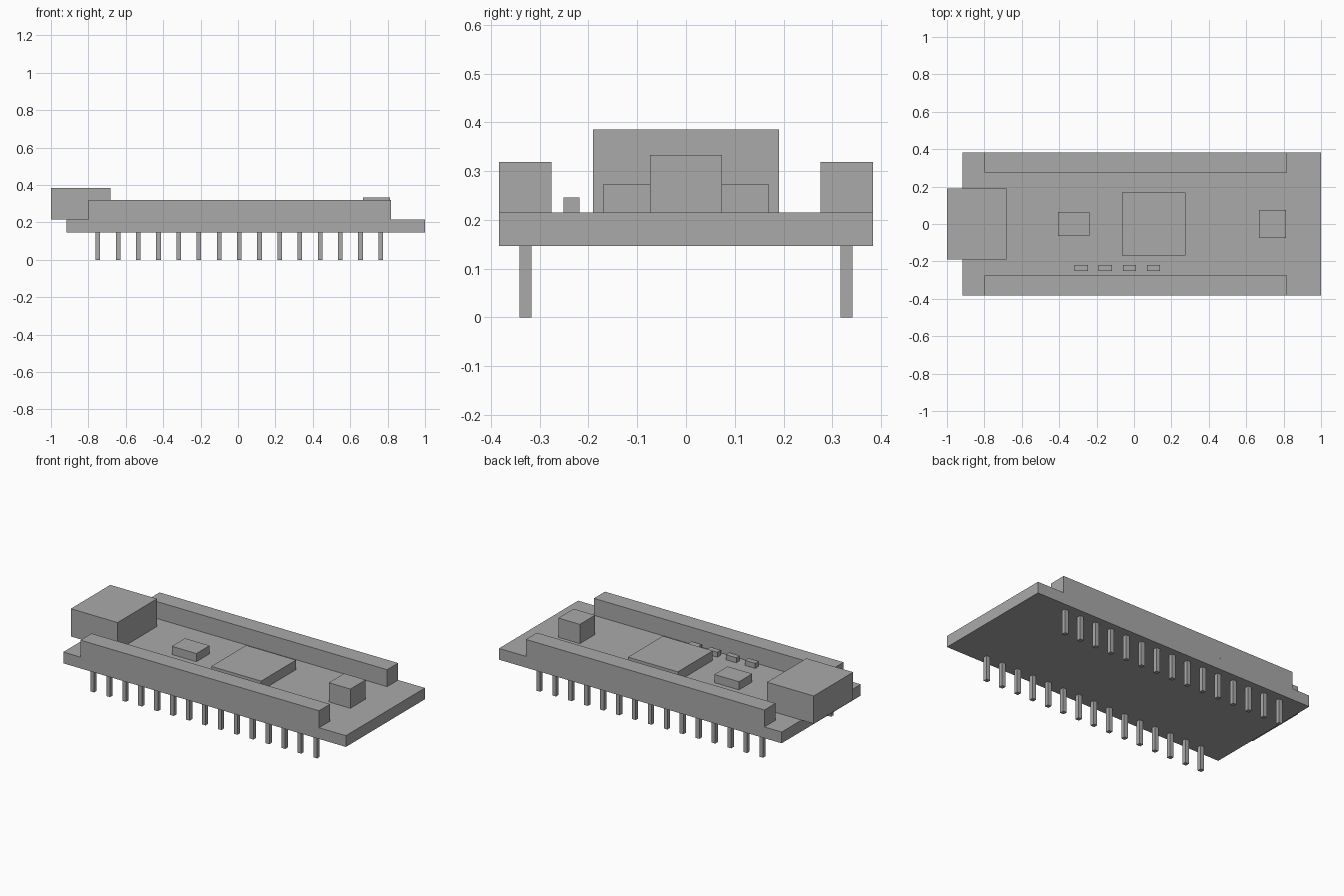
import bpy

cube = bpy.data.objects.get("Cube")
if cube:
    bpy.data.objects.remove(cube, do_unlink=True)

GREY = (0.4, 0.4, 0.4, 1)
grey = bpy.data.materials.new("plain_grey")
grey.use_nodes = True
grey.diffuse_color = GREY
grey.node_tree.nodes["Principled BSDF"].inputs["Base Color"].default_value = GREY

BOARD_BOTTOM, BOARD_TOP = 0.146, 0.215


def block(name, x, y, z):
    """Box spanning the given (low, high) ranges."""
    ranges = (x, y, z)
    bpy.ops.mesh.primitive_cube_add(size=1, location=[(a + b) / 2 for a, b in ranges])
    obj = bpy.context.object
    obj.name = name
    obj.scale = [b - a for a, b in ranges]
    bpy.ops.object.transform_apply(location=False, rotation=False, scale=True)
    obj.data.materials.append(grey)
    return obj


def on_board(name, x, y, top):
    return block(name, x, y, (BOARD_TOP, top))


# Circuit board and the parts mounted on it
block("circuit_board", (-0.917, 1), (-0.383, 0.383), (BOARD_BOTTOM, BOARD_TOP))
on_board("cable_socket", (-1, -0.683), (-0.191, 0.191), 0.385)
on_board("main_chip", (-0.063, 0.275), (-0.169, 0.169), 0.274)
on_board("small_chip", (-0.405, -0.238), (-0.063, 0.065), 0.265)
on_board("push_button", (0.668, 0.814), (-0.074, 0.074), 0.333)

# Row of small components
for i in range(4):
    x = -0.317 + 0.1285 * i
    on_board(f"capacitor_{i + 1}", (x, x + 0.07), (-0.251, -0.218), 0.246)

# Header strips and their pins along both long edges
for side, s in (("front", -1), ("back", 1)):
    on_board(f"{side}_header", (-0.8, 0.818), sorted((s * 0.276, s * 0.383)), 0.319)
    for i in range(15):
        x = -0.749 + 0.108 * i
        y = s * 0.329
        block(f"{side}_pin_{i + 1}", (x - 0.0125, x + 0.0125),
              (y - 0.0125, y + 0.0125), (0, BOARD_BOTTOM))
